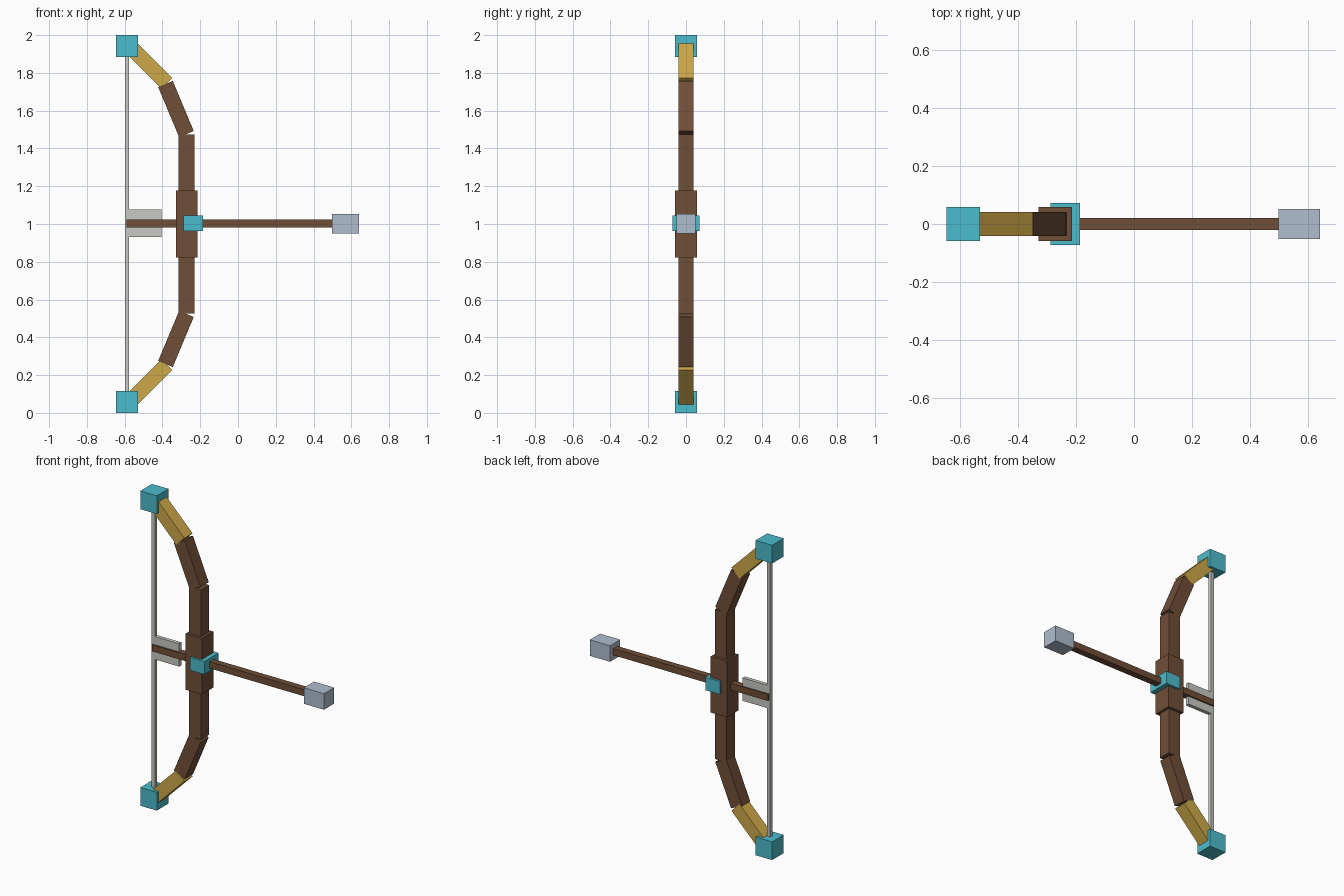
import bpy
import math
from mathutils import Matrix, Vector

if "Cube" in bpy.data.objects:
    bpy.data.objects.remove(bpy.data.objects["Cube"])


def linear(c):
    c /= 255
    return c / 12.92 if c <= 0.04045 else ((c + 0.055) / 1.055) ** 2.4


def material(name, *rgb):
    colour = [linear(c) for c in rgb] + [1]
    mat = bpy.data.materials.new(name)
    mat.use_nodes = True
    mat.diffuse_color = colour
    mat.node_tree.nodes["Principled BSDF"].inputs["Base Color"].default_value = colour
    return mat


wood = material("brown wood", 111, 78, 55)
gold = material("gold", 206, 169, 73)
teal = material("teal gem", 76, 188, 204)
steel = material("pale steel", 175, 190, 206)
cord = material("pale grey", 200, 202, 195)


def block(name, mat, centre, size, angle=0):
    """Box with the given size, turned about the y axis."""
    bpy.ops.mesh.primitive_cube_add(size=1)
    obj = bpy.context.object
    obj.name = name
    obj.data.transform(Matrix.Rotation(angle, 4, "Y") @ Matrix.Diagonal((*size, 1)))
    obj.location = centre
    obj.data.materials.append(mat)
    return obj


def limb(name, mat, start, end, width):
    """Square bar between two (x, z) points."""
    a, b = Vector((start[0], 0, start[1])), Vector((end[0], 0, end[1]))
    d = b - a
    block(name, mat, (a + b) / 2, (width, 0.082, d.length), math.atan2(d.x, d.z))


MID = 1.0

# Bow body: straight centre and thicker grip
block("bow_centre", wood, (-0.273, 0, MID), (0.084, 0.082, 0.95))
block("grip", wood, (-0.271, 0, MID), (0.114, 0.116, 0.356))

# Bent limbs and end blocks, mirrored above and below the grip
for side, s in (("upper", 1), ("lower", -1)):
    limb(side + "_limb", wood, (-0.273, MID + s * 0.476), (-0.384, MID + s * 0.741), 0.084)
    limb(side + "_limb_tip", gold, (-0.376, MID + s * 0.744), (-0.572, MID + s * 0.94), 0.08)
    block(side + "_end_block", teal, (-0.588, 0, MID + s * 0.942), (0.116, 0.116, 0.116))

# Bowstring
block("bowstring", cord, (-0.588, 0, MID), (0.023, 0.023, 1.8))

# Arrow: shaft, fletching, head and the rest that holds it
block("arrow_shaft", wood, (-0.04, 0, MID + 0.003), (1.1, 0.042, 0.042))
block("arrow_fletching", cord, (-0.494, 0, MID + 0.003), (0.178, 0.024, 0.145))
block("arrow_head", steel, (0.569, 0, MID + 0.002), (0.142, 0.102, 0.102))
block("arrow_rest", teal, (-0.237, 0, MID + 0.003), (0.102, 0.144, 0.082))
